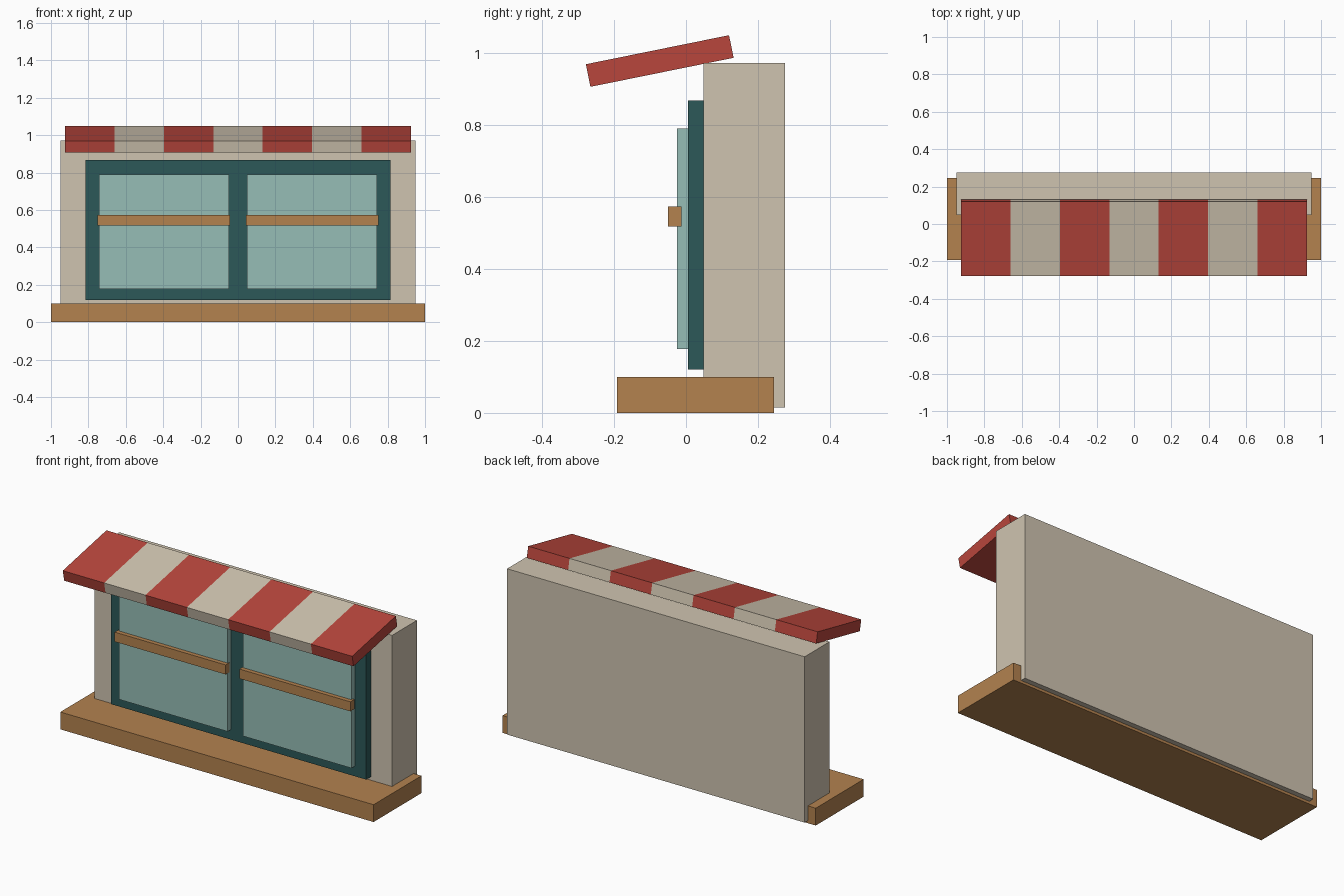
import bpy

if "Cube" in bpy.data.objects:
    bpy.data.objects.remove(bpy.data.objects["Cube"])


def material(name, r, g, b):
    """Flat material from 0-255 display values, stored as linear."""
    def linear(c):
        c /= 255
        return c / 12.92 if c <= 0.04045 else ((c + 0.055) / 1.055) ** 2.4
    color = (linear(r), linear(g), linear(b), 1)
    mat = bpy.data.materials.new(name)
    mat.use_nodes = True
    mat.diffuse_color = color
    bsdf = mat.node_tree.nodes["Principled BSDF"]
    bsdf.inputs["Base Color"].default_value = color
    bsdf.inputs["Roughness"].default_value = 0.8
    return mat


CREAM = material("cream_plaster", 207, 196, 176)
WOOD = material("warm_wood", 179, 130, 79)
TEAL = material("dark_teal", 44, 88, 88)
GLASS = material("pale_glass", 150, 189, 182)
RED = material("awning_red", 184, 70, 60)


def box(name, mat, x, y, z, tilt=0):
    """Box spanning the given ranges, optionally tilted about its own x axis."""
    spans = (x, y, z)
    center = [(a + b) / 2 for a, b in spans]
    bpy.ops.mesh.primitive_cube_add(size=1, location=center)
    obj = bpy.context.object
    obj.name = name
    obj.scale = [b - a for a, b in spans]
    bpy.ops.object.transform_apply(location=False, rotation=False, scale=True)
    obj.rotation_euler.x = tilt
    obj.data.materials.append(mat)
    return obj


# Wall, sill and window frame
box("wall", CREAM, (-0.95, 0.95), (0.048, 0.275), (0.015, 0.972))
box("sill", WOOD, (-1, 1), (-0.192, 0.245), (0, 0.1))
box("window_frame", TEAL, (-0.815, 0.815), (0.005, 0.048), (0.12, 0.868))

# Panes with a wooden rail across each
for side, sign in (("left", 1), ("right", -1)):
    pane_x = sorted((sign * 0.048, sign * 0.742))
    rail_x = sorted((sign * 0.044, sign * 0.752))
    box(side + "_pane", GLASS, pane_x, (-0.025, 0.006), (0.178, 0.79))
    box(side + "_rail", WOOD, rail_x, (-0.05, -0.013), (0.518, 0.573))

# Sloping awning made of alternating stripes
STRIPES = 7
HALF_WIDTH = 0.924
step = 2 * HALF_WIDTH / STRIPES
for i in range(STRIPES):
    start = -HALF_WIDTH + i * step
    box(f"awning_stripe_{i + 1}", CREAM if i % 2 else RED,
        (start, start + step), (-0.276, 0.13), (0.946, 1.01), tilt=0.2)
